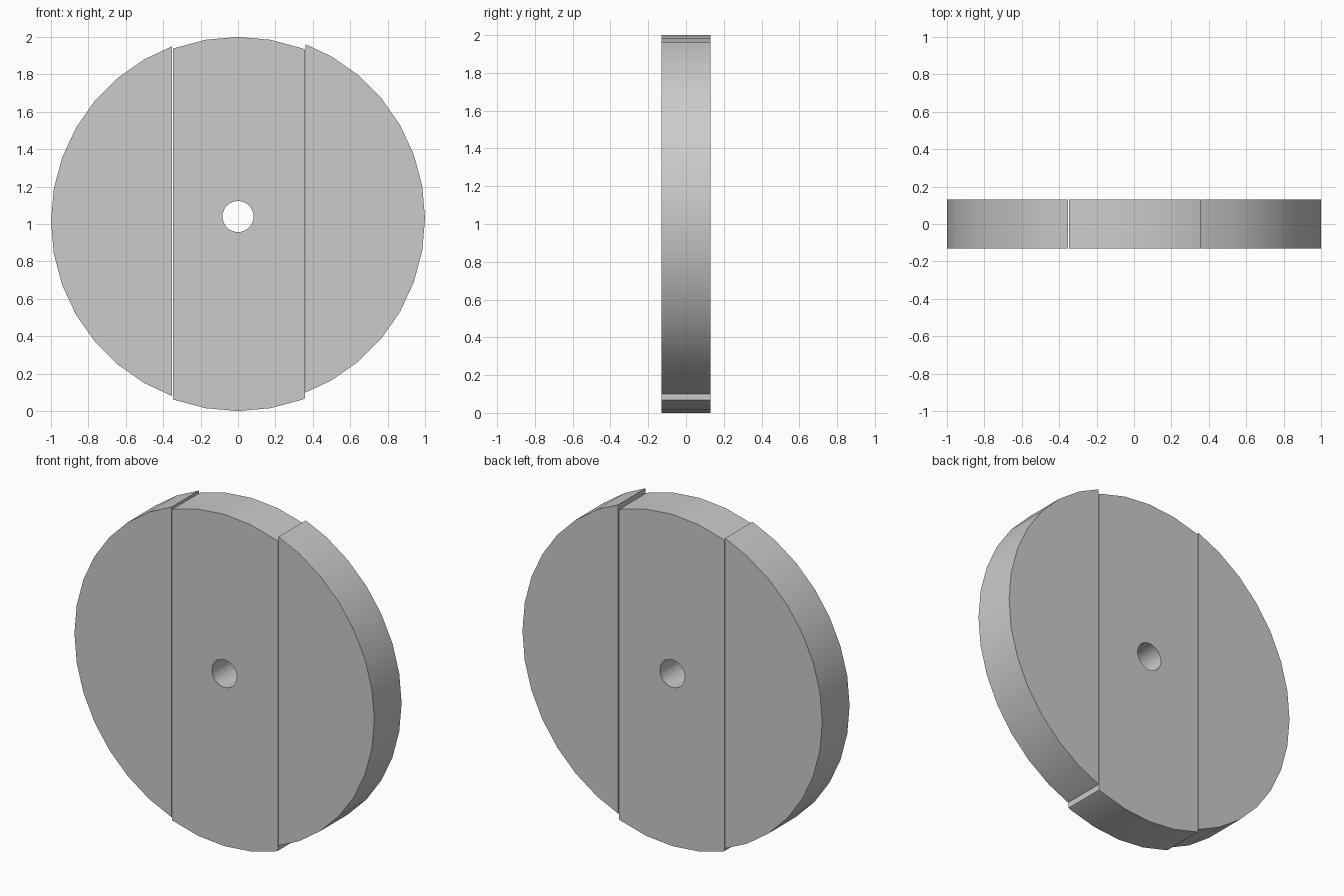
import bpy, bmesh, math
from mathutils import Matrix, Vector

if "Cube" in bpy.data.objects:
    bpy.data.objects.remove(bpy.data.objects["Cube"])

HALF_THICK = 0.13


def plank(name, x0, x1, zc):
    """Vertical slice of a 36-sided disc between x0 and x1, centred at height zc."""
    bm = bmesh.new()
    rot = Matrix.Translation((0, 0, zc)) @ Matrix.Rotation(math.pi / 2, 4, 'X')
    bmesh.ops.create_cone(bm, cap_ends=True, segments=36, radius1=1, radius2=1,
                          depth=2 * HALF_THICK, matrix=rot)
    for x, sign in ((x0, -1), (x1, 1)):
        if abs(x) >= 1:
            continue
        geom = bm.verts[:] + bm.edges[:] + bm.faces[:]
        cut = bmesh.ops.bisect_plane(bm, geom=geom, plane_co=Vector((x, 0, 0)),
                                     plane_no=Vector((sign, 0, 0)), clear_outer=True)
        edges = [e for e in cut['geom_cut'] if isinstance(e, bmesh.types.BMEdge)]
        bmesh.ops.edgeloop_fill(bm, edges=edges)
    bmesh.ops.recalc_face_normals(bm, faces=bm.faces[:])
    mesh = bpy.data.meshes.new(name)
    bm.to_mesh(mesh)
    bm.free()
    ob = bpy.data.objects.new(name, mesh)
    bpy.context.collection.objects.link(ob)
    return ob


# Three planks, slightly offset in height with hairline gaps
left = plank("left_plank", -1, -0.352, 1.015)
middle = plank("middle_plank", -0.348, 0.357, 1.0)
right = plank("right_plank", 0.361, 1, 1.03)

# Axle hole through the middle plank
bpy.ops.mesh.primitive_cylinder_add(vertices=32, radius=0.083, depth=1,
                                    location=(0, 0, 1.04), rotation=(math.pi / 2, 0, 0))
cutter = bpy.context.object
cutter.name = "axle_hole_cutter"
mod = middle.modifiers.new("axle_hole", 'BOOLEAN')
mod.operation = 'DIFFERENCE'
mod.solver = 'EXACT'
mod.object = cutter
bpy.ops.object.select_all(action='DESELECT')
bpy.context.view_layer.objects.active = middle
middle.select_set(True)
bpy.ops.object.modifier_apply(modifier=mod.name)
bpy.data.objects.remove(cutter, do_unlink=True)

# Smooth rim, crisp edges
for ob in (left, middle, right):
    ob.select_set(True)
bpy.ops.object.shade_smooth_by_angle(angle=math.radians(30))
